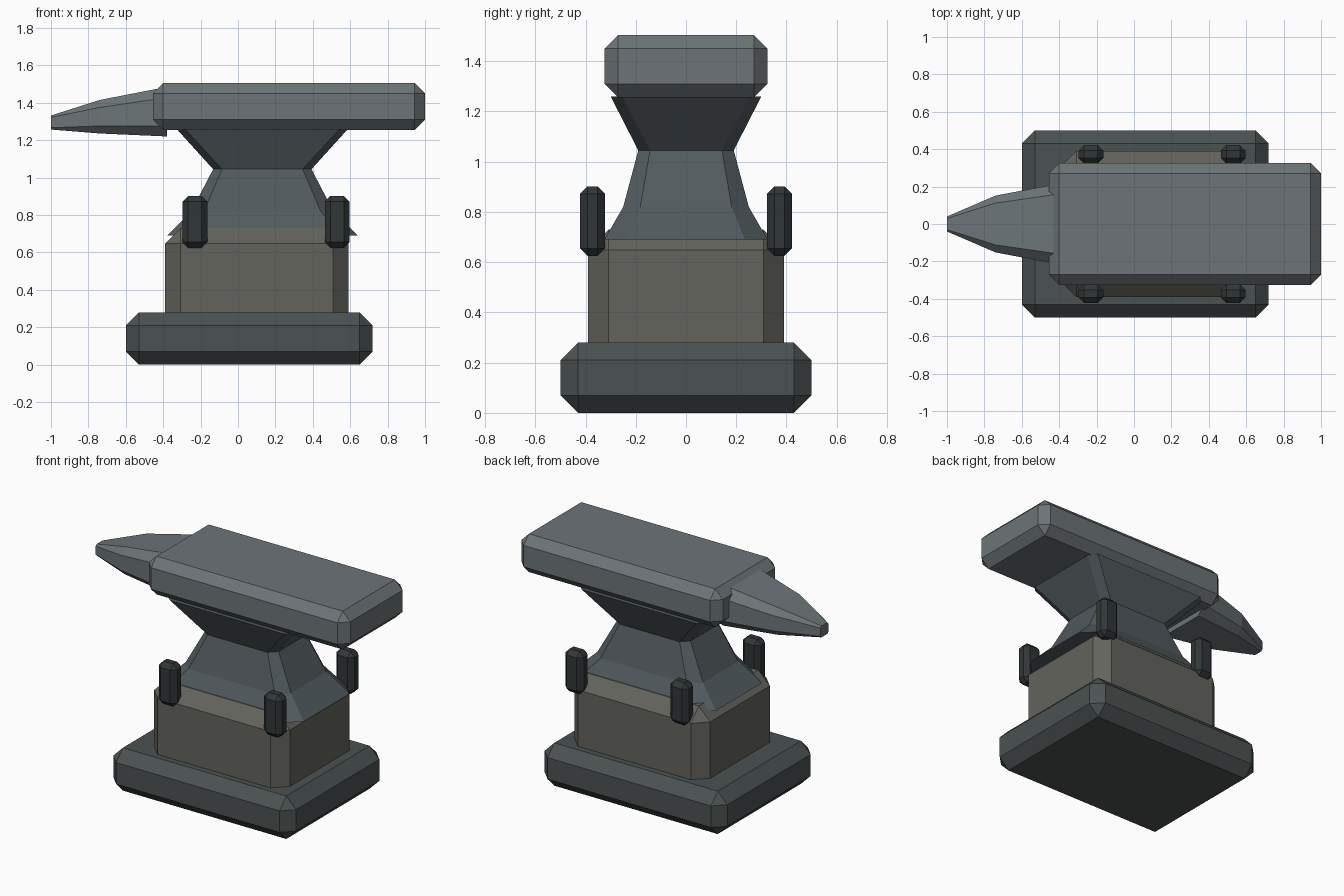
import bpy, bmesh

if "Cube" in bpy.data.objects:
    bpy.data.objects.remove(bpy.data.objects["Cube"])


def material(name, rgb):
    m = bpy.data.materials.new(name)
    m.diffuse_color = (*rgb, 1)
    m.use_nodes = True
    m.node_tree.nodes["Principled BSDF"].inputs["Base Color"].default_value = m.diffuse_color
    return m


face_steel = material("face steel", (0.15, 0.175, 0.185))
body_steel = material("body steel", (0.085, 0.105, 0.115))
stone = material("block", (0.125, 0.125, 0.108))
base_iron = material("base iron", (0.07, 0.085, 0.083))
dark_iron = material("dark iron", (0.03, 0.037, 0.039))


def finish(bm, name, mat):
    bmesh.ops.recalc_face_normals(bm, faces=bm.faces[:])
    mesh = bpy.data.meshes.new(name)
    bm.to_mesh(mesh)
    bm.free()
    mesh.materials.append(mat)
    ob = bpy.data.objects.new(name, mesh)
    bpy.context.collection.objects.link(ob)
    return ob


def chamfer_box(name, x, y, z, bevel, mat):
    """Box between (min, max) limits with one flat bevel on every edge."""
    bm = bmesh.new()
    bmesh.ops.create_cube(bm, size=1)
    for v in bm.verts:
        for i, (lo, hi) in enumerate((x, y, z)):
            v.co[i] = hi if v.co[i] > 0 else lo
    bmesh.ops.bevel(bm, geom=bm.edges[:], offset=bevel, segments=1,
                    affect='EDGES', profile=0.5)
    return finish(bm, name, mat)


def ring(a, b, c):
    """Rectangle of half sizes a, b with corners cut by c."""
    return [(a, b - c), (a - c, b), (c - a, b), (-a, b - c),
            (-a, c - b), (c - a, -b), (a - c, -b), (a, c - b)]


def loft(name, rings, mat):
    bm = bmesh.new()
    loops = [[bm.verts.new(p) for p in r] for r in rings]
    for lo, hi in zip(loops, loops[1:]):
        for i in range(8):
            j = (i + 1) % 8
            bm.faces.new((lo[i], lo[j], hi[j], hi[i]))
    bm.faces.new(loops[0])
    bm.faces.new(loops[-1])
    return finish(bm, name, mat)


# Base slab and block
chamfer_box("base", (-0.60, 0.72), (-0.5, 0.5), (0, 0.28), 0.07, base_iron)
chamfer_box("block", (-0.39, 0.59), (-0.39, 0.39), (0.15, 0.73), 0.082, stone)

# Waist: z, half length, half width, corner cut
waist = [(0.69, 0.51, 0.325, 0.09), (0.82, 0.38, 0.25, 0.068),
         (1.045, 0.263, 0.19, 0.047), (1.26, 0.458, 0.30, 0.045)]
loft("waist", [[(0.13 + x, y, z) for x, y in ring(a, b, c)]
               for z, a, b, c in waist], body_steel)

# Top plate
chamfer_box("top_plate", (-0.455, 1.0), (-0.325, 0.325), (1.255, 1.505), 0.055, face_steel)

# Horn: x, bottom, top, half width, corner cut
horn = [(-0.38, 1.22, 1.485, 0.22, 0.057), (-0.74, 1.236, 1.415, 0.152, 0.04),
        (-1.0, 1.257, 1.332, 0.04, 0.01)]
loft("horn", [[(x, y, (lo + hi) / 2 + z) for y, z in ring(w, (hi - lo) / 2, c)]
              for x, lo, hi, w, c in horn], face_steel)

# Four clamp pegs
for x in (-0.23, 0.53):
    for y in (-0.372, 0.372):
        chamfer_box("peg", (x - 0.066, x + 0.066), (y - 0.05, y + 0.05),
                    (0.625, 0.902), 0.03, dark_iron)
